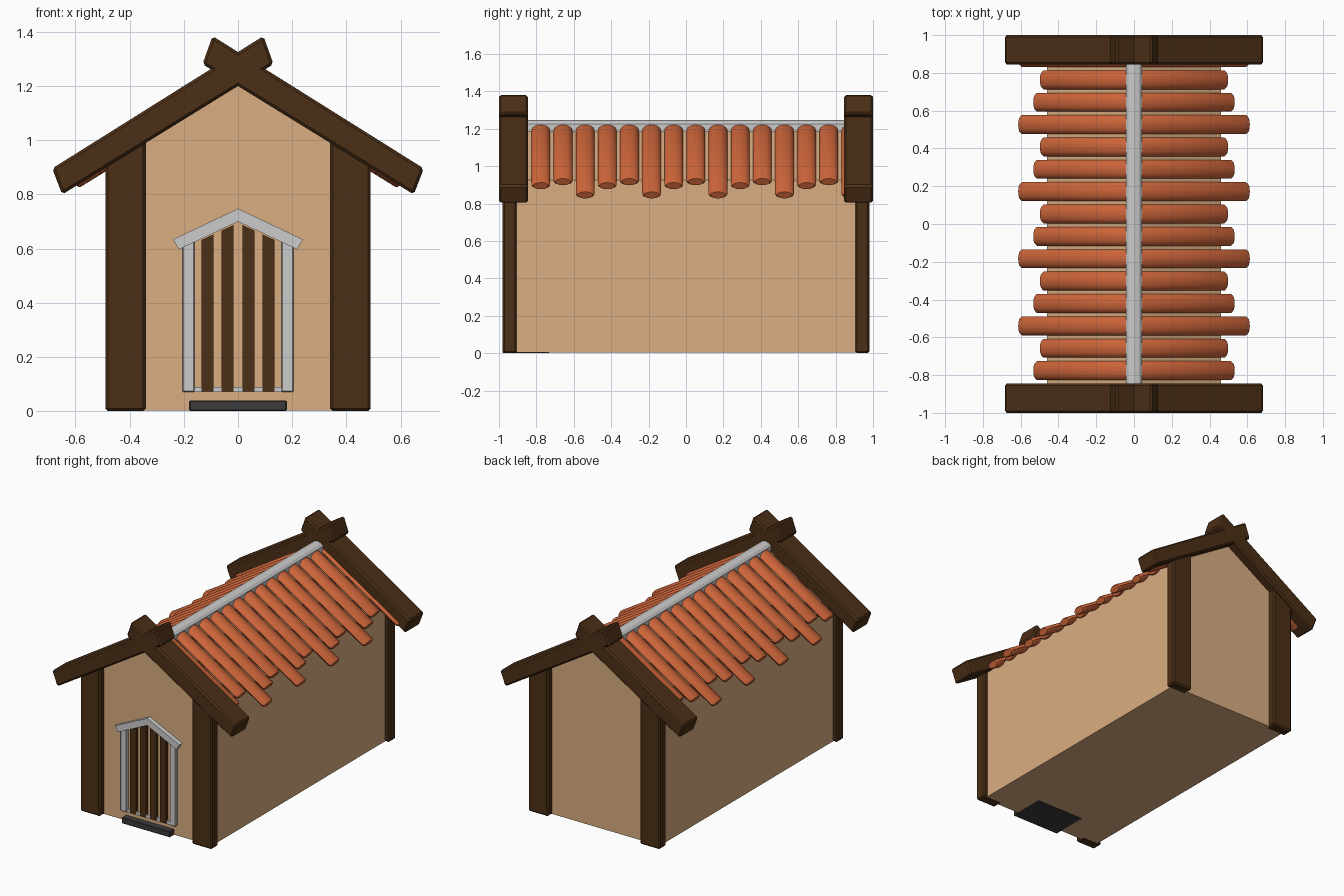
import bpy, bmesh
from math import cos, sin, pi, hypot

if "Cube" in bpy.data.objects:
    bpy.data.objects.remove(bpy.data.objects["Cube"])


def material(name, rgb):
    m = bpy.data.materials.new(name)
    m.diffuse_color = (*rgb, 1)
    m.use_nodes = True
    m.node_tree.nodes["Principled BSDF"].inputs["Base Color"].default_value = m.diffuse_color
    return m


PLASTER = material("plaster", (0.70, 0.42, 0.22))
WOOD = material("dark_wood", (0.07, 0.028, 0.008))
CLAY = material("clay", (0.61, 0.13, 0.042))
SLATE = material("slate", (0.045, 0.045, 0.048))


def finish(name, bm, mat, bevel, smooth=False):
    bmesh.ops.recalc_face_normals(bm, faces=bm.faces)
    me = bpy.data.meshes.new(name)
    bm.to_mesh(me)
    bm.free()
    ob = bpy.data.objects.new(name, me)
    bpy.context.collection.objects.link(ob)
    if mat:
        me.materials.append(mat)
    if bevel:
        b = ob.modifiers.new("bevel", 'BEVEL')
        b.width = bevel
        b.segments = 1
        b.limit_method = 'ANGLE'
        b.angle_limit = 0.9
    if smooth:
        bpy.ops.object.select_all(action='DESELECT')
        ob.select_set(True)
        bpy.context.view_layer.objects.active = ob
        bpy.ops.object.shade_smooth_by_angle(angle=0.7)
    return ob


def prism(name, profile, y0, y1, mat=None, bevel=0.0):
    """Extrude an x-z outline from y0 to y1."""
    bm = bmesh.new()
    face = bm.faces.new([bm.verts.new((x, y0, z)) for x, z in profile])
    new = bmesh.ops.extrude_face_region(bm, geom=[face])["geom"]
    verts = [v for v in new if isinstance(v, bmesh.types.BMVert)]
    bmesh.ops.translate(bm, verts=verts, vec=(0, y1 - y0, 0))
    return finish(name, bm, mat, bevel)


def rect(x0, x1, z0, z1):
    return [(x0, z0), (x1, z0), (x1, z1), (x0, z1)]


def flip(profile, s):
    return [(x * s, z) for x, z in profile]


def tile(name, side, y, x_end):
    """Flattened round roof tile running down the slope."""
    slope, sides, rw, rt = 0.617, 12, 0.05, 0.026
    k = hypot(1, slope)
    nx, nz = slope / k, 1 / k
    bm = bmesh.new()
    rings = []
    length = x_end - 0.013
    # (x along the axis, ring scale): rounded-off ends
    for x, s in ((0.02, 0.85), (0.03, 1), (length - 0.008, 1), (length, 0.82)):
        ring = []
        for i in range(sides):
            a = 2 * pi * i / sides
            h = rt * s * sin(a)
            ring.append(bm.verts.new((side * (x + nx * h), y + rw * s * cos(a),
                                      1.217 - slope * x + nz * h)))
        rings.append(ring)
    for a, b in zip(rings, rings[1:]):
        for i in range(sides):
            j = (i + 1) % sides
            bm.faces.new((a[i], a[j], b[j], b[i]))
    bm.faces.new(rings[0])
    bm.faces.new(rings[-1])
    finish(name, bm, CLAY, 0, smooth=True)


# House body with gable
prism("house_body", [(-0.46, 0.003), (0.46, 0.003), (0.46, 0.925), (0, 1.21), (-0.46, 0.925)],
      -0.935, 0.935, PLASTER)

# Corner posts and crossed gable beams at both ends
post = [(0.34, 0), (0.49, 0), (0.49, 0.94), (0.34, 1.03)]
beam = [(-0.094, 1.385), (-0.131, 1.281), (0.649, 0.80), (0.686, 0.896)]
for end, s_y in (("front", -1), ("back", 1)):
    for hand, s_x in (("left", -1), ("right", 1)):
        prism(f"{end}_{hand}_post", flip(post, s_x), 0.905 * s_y, 0.98 * s_y, WOOD, 0.01)
        prism(f"{end}_{hand}_gable_beam", flip(beam, s_x), 0.845 * s_y, 1.0 * s_y, WOOD, 0.01)

# Roof tiles in a repeating pattern of three lengths
ends = (0.535, 0.50, 0.615)
for i in range(15):
    for hand, s in (("left", -1), ("right", 1)):
        tile(f"roof_tile_{hand}_{i + 1}", s, -0.776 + i * 0.1184, ends[i % 3])

# Ridge cap
prism("ridge_cap", [(-0.042, 1.185), (0.042, 1.185), (0.042, 1.225), (0.028, 1.24), (0, 1.248),
                    (-0.028, 1.24), (-0.042, 1.225)], -0.85, 0.85)

# Door frame, door hood and door slats
prism("door_sill", rect(-0.2, 0.2, 0.07, 0.09), -0.93, -0.952)
for hand, s in (("left", -1), ("right", 1)):
    prism(f"door_jamb_{hand}", flip([(0.16, 0.07), (0.205, 0.07), (0.205, 0.62), (0.16, 0.64)], s),
          -0.93, -0.957, None, 0.004)
    prism(f"door_hood_{hand}", flip([(0, 0.70), (0.218, 0.597), (0.24, 0.634), (0, 0.748)], s),
          -0.93, -0.965)
    for n, x in enumerate((0.038, 0.112)):
        top = [(x + d, 0.695 - 0.47 * (x + d)) for d in (0.022, -0.022)]
        prism(f"door_slat_{hand}_{n + 1}",
              flip([(x - 0.022, 0.072), (x + 0.022, 0.072)] + top, s), -0.93, -0.955, WOOD)

# Doorstep
prism("doorstep", rect(-0.18, 0.18, 0, 0.04), -0.98, -0.73, SLATE, 0.004)
